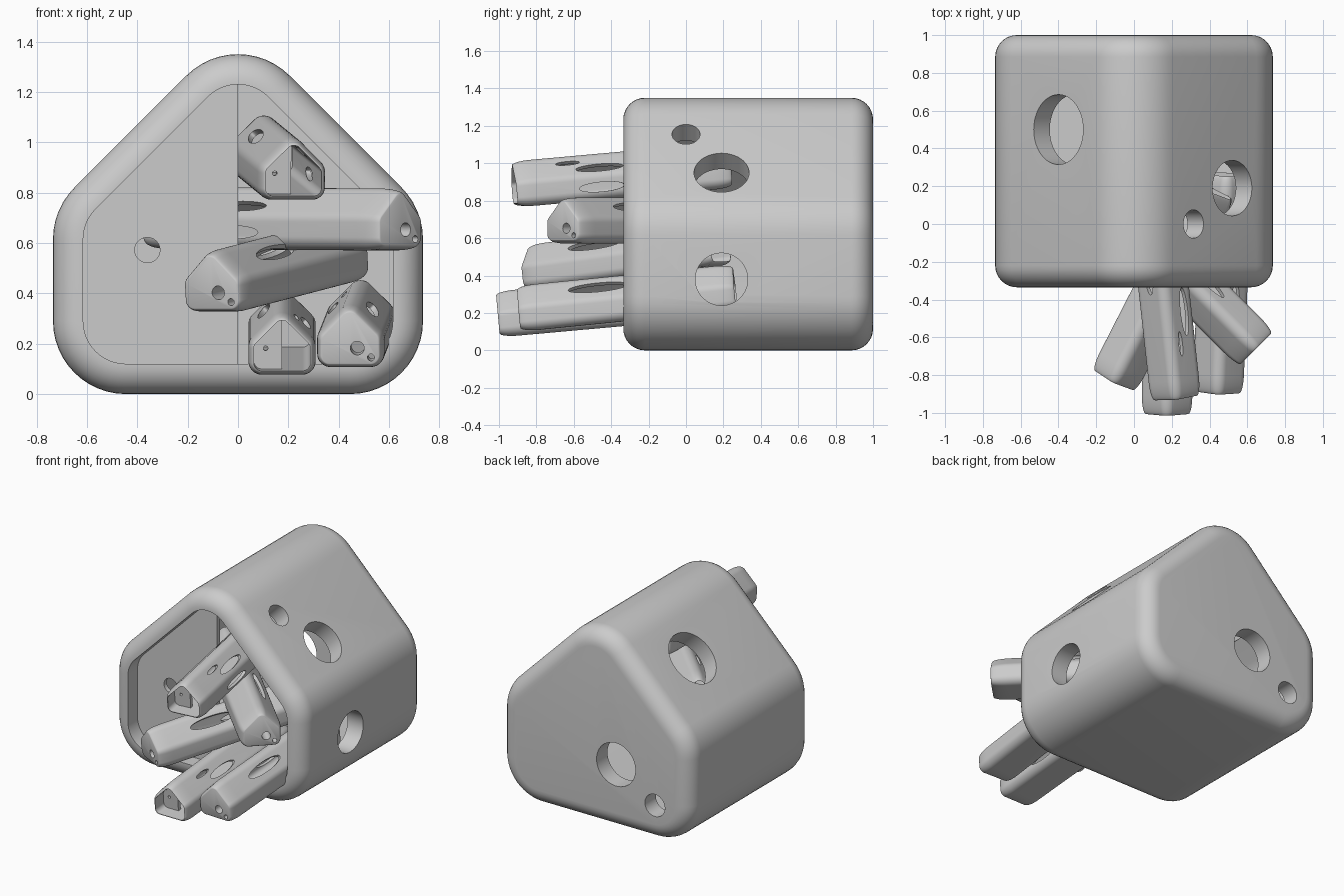
import bpy, bmesh, math
from mathutils import Vector, Matrix

if "Cube" in bpy.data.objects:
    bpy.data.objects.remove(bpy.data.objects["Cube"])

R = 0.29                      # corner radius of the house outline
FRONT, BACK, WALL = -0.335, 1.0, 0.12
# corner centres with start and end angle of each arc
ARCS = [(0.445, 0.29, -90, 0), (0.445, 0.615, 0, 45), (0, 1.06, 45, 135),
        (-0.445, 0.615, 135, 180), (-0.445, 0.29, 180, 270)]


def outline(d):
    """Rounded house outline (x, z), inset by d."""
    pts = []
    for cx, cz, a0, a1 in ARCS:
        n = 12 if a1 - a0 > 50 else 6
        for i in range(n + 1):
            a = math.radians(a0 + (a1 - a0) * i / n)
            pts.append((cx + (R - d) * math.cos(a), cz + (R - d) * math.sin(a)))
    return pts


def finish(bm, name):
    bmesh.ops.recalc_face_normals(bm, faces=bm.faces)
    me = bpy.data.meshes.new(name)
    bm.to_mesh(me)
    bm.free()
    ob = bpy.data.objects.new(name, me)
    bpy.context.collection.objects.link(ob)
    return ob


def drill(ob, holes):
    """Cut round holes: (centre, axis, radius, depth)."""
    bm = bmesh.new()
    for c, axis, r, depth in holes:
        rot = Vector(axis).to_track_quat('Z', 'Y').to_matrix().to_4x4()
        bmesh.ops.create_cone(bm, cap_ends=True, segments=48, radius1=r, radius2=r,
                              depth=depth, matrix=Matrix.Translation(c) @ rot)
    cutter = finish(bm, "hole_cutter")
    cutter.hide_render = True
    mod = ob.modifiers.new("holes", 'BOOLEAN')
    mod.operation, mod.solver, mod.object = 'DIFFERENCE', 'EXACT', cutter
    dg = bpy.context.evaluated_depsgraph_get()
    me = bpy.data.meshes.new_from_object(ob.evaluated_get(dg))
    ob.modifiers.clear()
    ob.data = me
    bpy.data.objects.remove(cutter)
    me.shade_smooth()
    me.set_sharp_from_angle(angle=math.radians(35))


# hollow house shell: rounded outside, open front, flat inner back
F = 0.115
rings = []
for i in range(9):
    a = math.pi / 2 * i / 8
    rings.append((F * (1 - math.sin(a)), BACK - F * (1 - math.cos(a))))
for i in range(9):
    a = math.pi / 2 * i / 8
    rings.append((F * (1 - math.cos(a)), FRONT + F * (1 - math.sin(a))))
rings += [(WALL, FRONT), (WALL, BACK - WALL)]
bm = bmesh.new()
loops = [[bm.verts.new((x, y, z)) for x, z in outline(d)] for d, y in rings]
for a, b in zip(loops, loops[1:]):
    for i in range(len(a)):
        j = (i + 1) % len(a)
        bm.faces.new((a[i], a[j], b[j], b[i]))
bm.faces.new(loops[0])
bm.faces.new(loops[-1])
shell = finish(bm, "house_shell")
drill(shell, [
    ((0.735, 0.19, 0.38), (1, 0, 0), 0.14, 0.4),      # right wall
    ((0.52, 0.19, 0.95), (1, 0, 1), 0.147, 0.4),      # right roof
    ((0.315, 0.0, 1.155), (1, 0, 1), 0.075, 0.4),
    ((-0.40, 0.5, 1.07), (-1, 0, 1), 0.185, 0.4),     # left roof
    ((-0.16, 1.0, 0.455), (0, 1, 0), 0.15, 0.4),      # back
    ((-0.46, 1.0, 0.25), (0, 1, 0), 0.077, 0.4),
])

# half panel closing the left side of the opening
bm = bmesh.new()
pts = [p for p in outline(WALL - 0.003) if p[0] < 0.001] + [(0, WALL - 0.003)]
face = bm.faces.new([bm.verts.new((x, -0.23, z)) for x, z in pts])
ext = bmesh.ops.extrude_face_region(bm, geom=[face])
bmesh.ops.translate(bm, vec=(0, 0.03, 0),
                    verts=[v for v in ext["geom"] if isinstance(v, bmesh.types.BMVert)])
panel = finish(bm, "front_half_panel")
drill(panel, [((-0.36, -0.215, 0.572), (0, 1, 0), 0.05, 0.2)])


def tube(name, front, back_dir, length, flipped):
    """Small stretched copy of the house; front = floor centre of the near end."""
    y = Vector(back_dir).normalized()
    x = y.cross(Vector((0, 0, 1))).normalized()
    z = x.cross(y)
    if flipped:
        x, y = -x, -y
    s, sy = 0.182, length / (BACK - FRONT)
    basis = Matrix((x * s, y * sy, z * s)).transposed().to_4x4()
    anchor = Vector((0, BACK if flipped else FRONT, 0))
    m = Matrix.Translation(front) @ basis @ Matrix.Translation(-anchor)
    for src, part in ((shell, "shell"), (panel, "panel")):
        ob = bpy.data.objects.new(name + "_" + part, src.data)
        ob.matrix_world = m
        bpy.context.collection.objects.link(ob)


# tubes sticking out of the open right half
tube("top_tube", (0.22, -0.91, 0.765), (-0.11, 1, 0.09), 1.16, False)
tube("right_tube", (0.645, -0.66, 0.57), (-0.7, 0.7, 0.005), 1.33, True)
tube("middle_tube", (-0.10, -0.815, 0.32), (0.46, 0.9, 0.12), 1.14, True)
tube("lower_right_tube", (0.445, -0.88, 0.10), (0.04, 1, 0.10), 1.16, True)
tube("lower_left_tube", (0.175, -0.995, 0.07), (0, 1, 0.09), 1.16, False)
